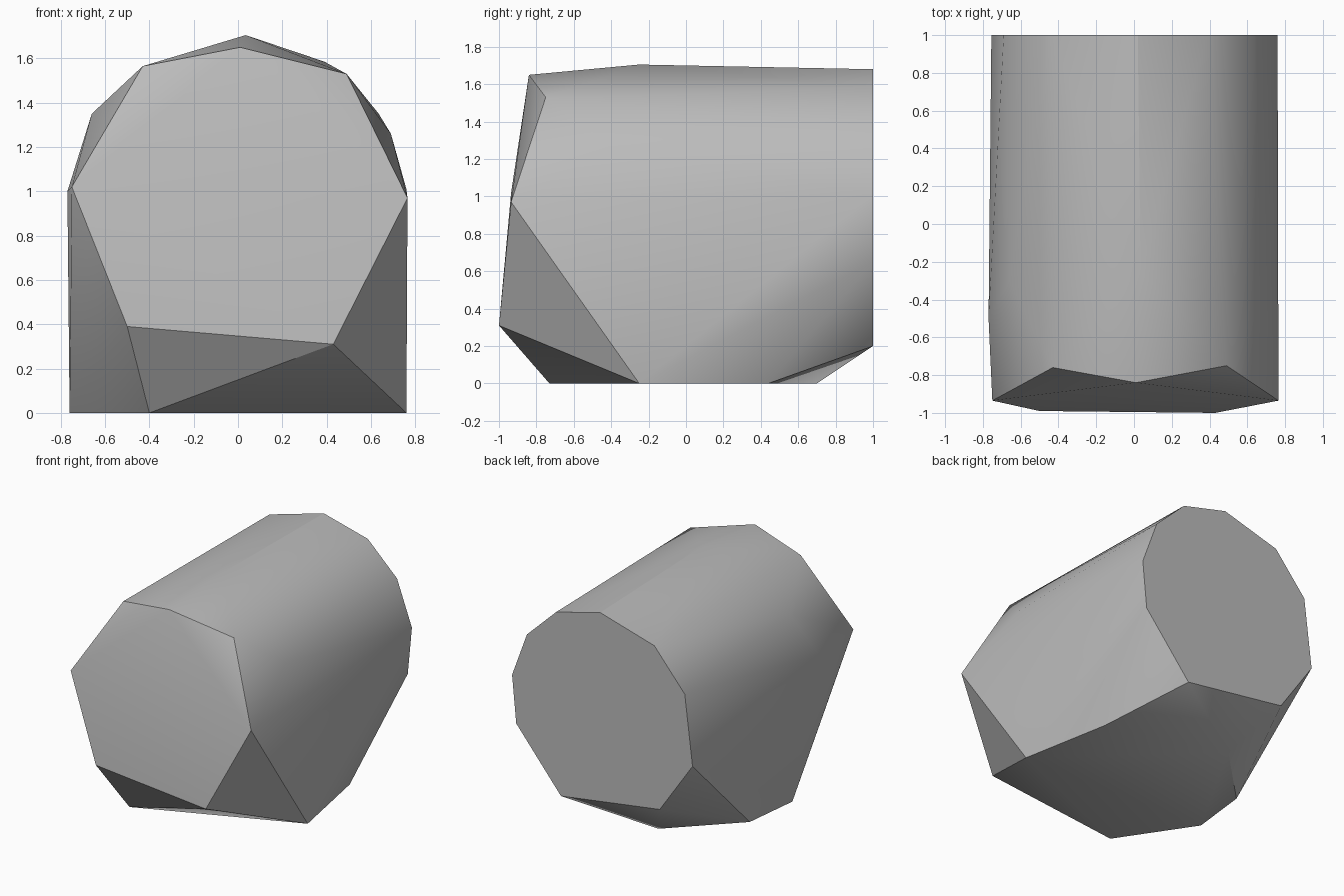
import bpy
import bmesh
import math

# Remove the default cube only
cube = bpy.data.objects.get("Cube")
if cube:
    bpy.data.objects.remove(cube, do_unlink=True)


def make_material(name, color):
    material = bpy.data.materials.new(name)
    material.use_nodes = True
    material.diffuse_color = color
    shader = material.node_tree.nodes["Principled BSDF"]
    shader.inputs["Base Color"].default_value = color
    return material


def hull_object(name, points, material):
    """Wrap a set of corner points in a closed convex skin."""
    mesh = bpy.data.meshes.new(name)
    bm = bmesh.new()
    for point in points:
        bm.verts.new(point)
    result = bmesh.ops.convex_hull(bm, input=bm.verts[:])
    loose = [v for v in bm.verts if not v.link_faces]
    bmesh.ops.delete(bm, geom=loose, context="VERTS")
    # Merge the flat back cap and base into clean polygons
    bmesh.ops.dissolve_limit(bm, angle_limit=math.radians(0.5),
                             verts=bm.verts[:], edges=bm.edges[:])
    bmesh.ops.recalc_face_normals(bm, faces=bm.faces[:])
    bm.to_mesh(mesh)
    bm.free()
    obj = bpy.data.objects.new(name, mesh)
    bpy.context.collection.objects.link(obj)
    mesh.materials.append(material)
    return obj


# Flat back cap: outline in x and z
back_cap = [(x, 1, z) for x, z in (
    (.02, 1.68), (.39, 1.585), (.635, 1.35), (.76, 1.01), (.725, .65),
    (.35, .2), (-.48, .32), (-.755, .72), (-.69, 1.25), (-.435, 1.55))]

# Leaning front cap
front_cap = [
    (.01, -.84, 1.65), (.49, -.75, 1.53), (.765, -.935, .97),
    (.43, -1, .31), (-.5, -.99, .39), (-.75, -.935, 1.02),
    (-.43, -.76, 1.565)]

# Flat base: outline in x and y
base = [(x, y, 0) for x, y in (
    (.76, -.25), (.63, .44), (-.26, .7), (-.71, .25),
    (-.76, -.19), (-.4, -.73))]

# Slight bulges along the barrel
bulges = [(.035, -.25, 1.705), (.69, -.4, 1.26),
          (-.66, -.3, 1.35), (-.77, -.5, 1)]

grey = make_material("plain grey", (.5, .5, .5, 1))
body = hull_object("faceted_barrel", back_cap + front_cap + base + bulges, grey)

# Soften the barrel while keeping the cap and base edges crisp
bpy.ops.object.select_all(action="DESELECT")
body.select_set(True)
bpy.context.view_layer.objects.active = body
bpy.ops.object.shade_smooth_by_angle(angle=math.radians(30))
